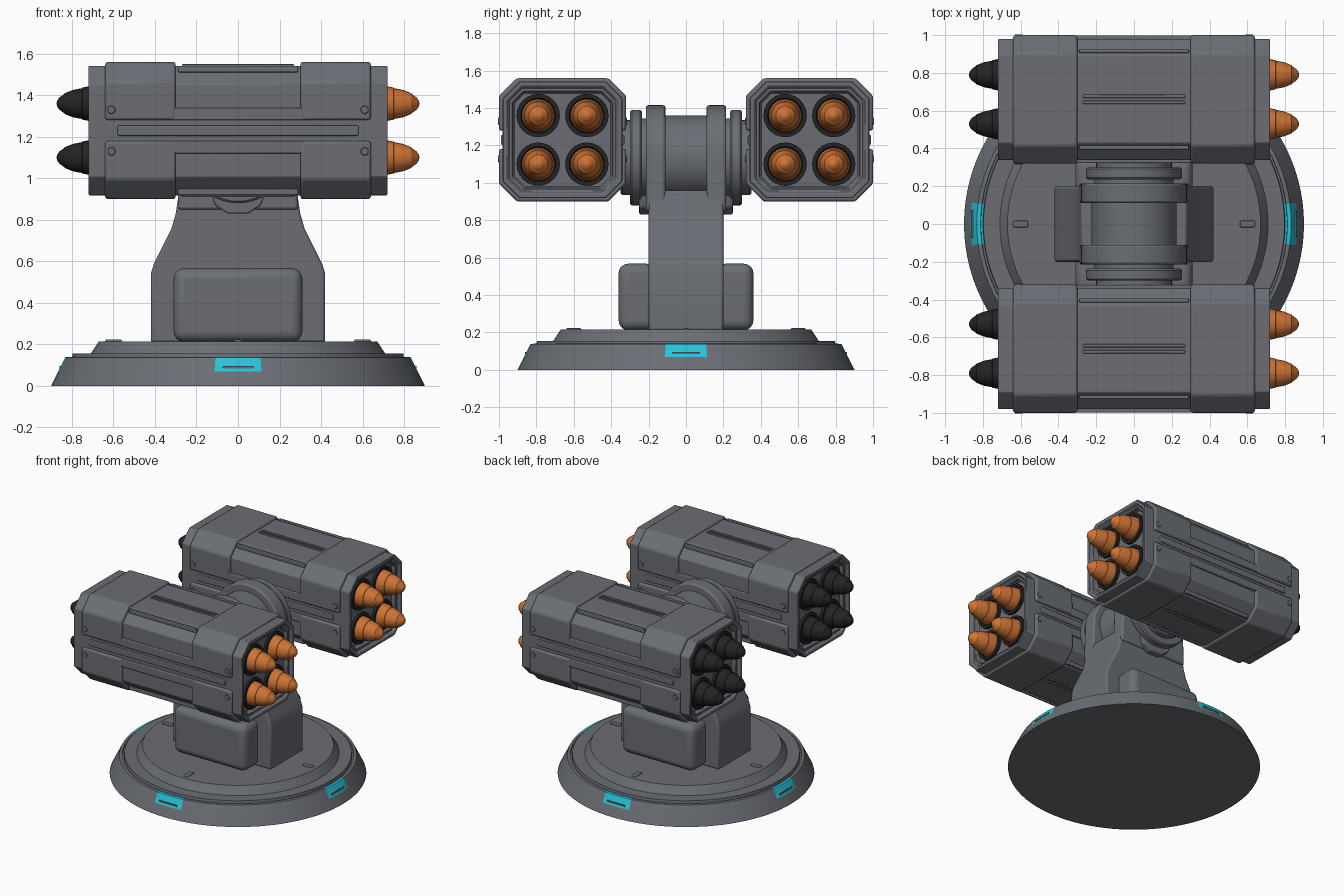
import bpy, bmesh, math
from mathutils import Matrix, Vector

if "Cube" in bpy.data.objects:
    bpy.data.objects.remove(bpy.data.objects["Cube"])


def material(name, rgb):
    m = bpy.data.materials.new(name)
    m.use_nodes = True
    m.diffuse_color = (*rgb, 1)
    m.node_tree.nodes["Principled BSDF"].inputs["Base Color"].default_value = (*rgb, 1)
    return m


GREY = material("gunmetal grey", (0.145, 0.155, 0.175))
BLACK = material("matte black", (0.017, 0.017, 0.018))
ORANGE = material("warhead orange", (0.61, 0.17, 0.035))
CYAN = material("marker cyan", (0.02, 0.55, 0.68))


def finish(name, bm, mats, bevel=0.0, segments=2, angle=35):
    bmesh.ops.recalc_face_normals(bm, faces=bm.faces)
    mesh = bpy.data.meshes.new(name)
    bm.to_mesh(mesh)
    bm.free()
    for m in mats:
        mesh.materials.append(m)
    ob = bpy.data.objects.new(name, mesh)
    bpy.context.collection.objects.link(ob)
    bpy.ops.object.select_all(action="DESELECT")
    ob.select_set(True)
    bpy.context.view_layer.objects.active = ob
    if bevel:
        mod = ob.modifiers.new("Bevel", "BEVEL")
        mod.width, mod.segments = bevel, segments
        mod.limit_method, mod.angle_limit = "ANGLE", math.radians(30)
    bpy.ops.object.shade_smooth_by_angle(angle=math.radians(angle))
    return ob


def extrude_profile(bm, points, vector):
    face = bm.faces.new([bm.verts.new(p) for p in points])
    new = bmesh.ops.extrude_face_region(bm, geom=[face])["geom"]
    bmesh.ops.translate(bm, vec=vector, verts=[v for v in new if isinstance(v, bmesh.types.BMVert)])


def prism(name, points, vector, mat=GREY, bevel=0.0):
    bm = bmesh.new()
    extrude_profile(bm, points, vector)
    return finish(name, bm, [mat], bevel)


def box(name, center, size, mat=GREY, bevel=0.0, segments=2):
    bm = bmesh.new()
    bmesh.ops.create_cube(bm, size=1, matrix=Matrix.Translation(center) @ Matrix.Diagonal((*size, 1)))
    return finish(name, bm, [mat], bevel, segments)


def lathe(name, profile, origin, axis, mats=(GREY,), steps=48, rule=None):
    """Spin (radius, height) pairs around an axis through origin."""
    bm = bmesh.new()
    verts = [bm.verts.new((r, 0, h)) for r, h in profile]
    edges = [bm.edges.new(pair) for pair in zip(verts, verts[1:])]
    bmesh.ops.spin(bm, geom=verts + edges, cent=(0, 0, 0), axis=(0, 0, 1),
                   angle=math.tau, steps=steps, use_duplicate=False)
    bmesh.ops.remove_doubles(bm, verts=bm.verts, dist=0.0005)
    if rule:
        for f in bm.faces:
            f.material_index = rule(f.calc_center_median())
    turn = Vector((0, 0, 1)).rotation_difference(Vector(axis)).to_matrix().to_4x4()
    bmesh.ops.transform(bm, matrix=Matrix.Translation(origin) @ turn, verts=bm.verts)
    return finish(name, bm, list(mats))


def disc(name, origin, axis, radius, depth, mat=GREY, edge=0.01, steps=48):
    profile = [(0, 0), (radius - edge, 0), (radius, edge), (radius, depth - edge),
               (radius - edge, depth), (0, depth)]
    return lathe(name, profile, origin, axis, (mat,), steps)


# Round base with four coloured markers on its sloping rim
def marker(c):
    a = math.atan2(c.y, c.x) % (math.pi / 2)
    near_axis = min(a, math.pi / 2 - a) < 0.131
    return int(near_axis and 0.07 < c.z < 0.15 and math.hypot(c.x, c.y) > 0.8)


lathe("base", [(0, 0), (0.9, 0), (0.866, 0.07), (0.832, 0.138), (0.812, 0.14), (0.81, 0.13),
               (0.8, 0.13), (0.797, 0.155), (0.71, 0.155), (0.67, 0.215), (0, 0.215)],
      (0, 0, 0), (0, 0, 1), (GREY, CYAN), 96, marker)
for i in range(4):
    turn = Matrix.Rotation(i * math.pi / 2, 4, "Z")
    slot = box("base_slot", (0.6, 0, 0.217), (0.08, 0.035, 0.012), GREY, 0.005)
    bar = box("marker_bar", (0.857, 0, 0.09), (0.008, 0.15, 0.012))
    slot.matrix_world = turn
    bar.matrix_world = turn

# Column with shoulders narrowing to the yoke
half = [(0.42, 0.21), (0.42, 0.54), (0.405, 0.59), (0.32, 0.76), (0.3, 0.83), (0.28, 0.96)]
outline = half + [(-x, z) for x, z in reversed(half)]
prism("column", [(x, -0.2, z) for x, z in outline], (0, 0.4, 0), GREY, 0.012)

# Yoke: central drum between two rounded arms, then bearing discs outward
YOKE_Z = 1.135
disc("yoke_drum", (0, -0.13, YOKE_Z), (0, 1, 0), 0.225, 0.26)
for s in (-1, 1):
    arm = [(0.28 * math.cos(t * math.pi / 24), YOKE_Z + 0.28 * math.sin(t * math.pi / 24)) for t in range(25)]
    arm = [(0.29, 0.85)] + arm + [(-0.29, 0.85)]
    prism("yoke_arm", [(x, s * 0.11, z) for x, z in arm], (0, s * 0.105, 0), GREY, 0.012)
    gusset = [(-0.13, 0.93), (0.13, 0.93), (0.11, 0.87), (0.05, 0.83), (-0.05, 0.83), (-0.11, 0.87)]
    prism("yoke_bracket", [(x, s * 0.19, z) for x, z in gusset], (0, s * 0.06, 0), GREY, 0.008)
    disc("bearing_inner", (0, s * 0.2, YOKE_Z), (0, s, 0), 0.21, 0.05)
    disc("bearing_disc", (0, s * 0.235, YOKE_Z), (0, s, 0), 0.255, 0.065)
    disc("bearing_hub", (0, s * 0.29, YOKE_Z), (0, s, 0), 0.2, 0.06)
    # Rounded equipment box on the foot of the column
    box("equipment_box", (0, s * 0.26, 0.39), (0.62, 0.2, 0.355), GREY, 0.05, 4)

# Launcher pods
POD_Z = 1.23


def octagon(x, cy, hy, hz, cut):
    pts = [(hy, hz - cut), (hy - cut, hz), (cut - hy, hz), (-hy, hz - cut),
           (-hy, cut - hz), (cut - hy, -hz), (hy - cut, -hz), (hy, cut - hz)]
    return [(x, cy + y, POD_Z + z) for y, z in pts]


def pod_core(cy):
    bm = bmesh.new()
    extrude_profile(bm, octagon(-0.72, cy, 0.32, 0.312, 0.09), (1.44, 0, 0))
    bmesh.ops.recalc_face_normals(bm, faces=bm.faces)
    ends = [f for f in bm.faces if abs(f.normal.x) > 0.9]
    for thickness, depth in ((0.028, 0), (0.008, -0.02), (0.022, 0), (0.006, -0.03)):
        bmesh.ops.inset_individual(bm, faces=ends, thickness=thickness, depth=depth)
    return finish("pod_core", bm, [GREY], 0.004, 1)


MISSILE = [(0, 0), (0.088, 0), (0.088, 0.035), (0.083, 0.06), (0.077, 0.09), (0.074, 0.092),
           (0.066, 0.135), (0.05, 0.175), (0.046, 0.177), (0.03, 0.2), (0.014, 0.211), (0, 0.214)]
TUBE = [(0.086, 0), (0.116, 0), (0.116, 0.03), (0.094, 0.03), (0.086, 0)]

for side in (-1, 1):
    cy = side * 0.66
    pod_core(cy)
    for v in (-1, 1):
        # Upper and lower armour shells at both ends, joined by a strip along each side
        shell = [(-0.34, 0.05), (-0.34, 0.235), (-0.245, 0.33), (0.245, 0.33), (0.34, 0.235), (0.34, 0.05)]
        for e in (-1, 1):
            prism("armour_shell", [(e * 0.3, cy + y, POD_Z + v * z) for y, z in shell],
                  (e * 0.34, 0, 0), GREY, 0.012)
        box("side_strip", (0, cy, POD_Z + v * 0.08), (0.64, 0.676, 0.06), GREY, 0.006)
        # Raised ribs on the middle panel
        for dy in (-0.016, 0.016):
            box("panel_rib", (0, cy + dy, POD_Z + v * 0.313), (0.54, 0.018, 0.014), GREY, 0.004)
        for dy in (-0.255, 0.255):
            box("edge_rib", (0, cy + dy, POD_Z + v * 0.296), (0.58, 0.022, 0.03), GREY, 0.005)
    for face in (-1, 1):
        box("side_rail", (0, cy + face * 0.322, POD_Z), (1.16, 0.016, 0.05), GREY, 0.005)
        for e in (-1, 1):
            for v in (-1, 1):
                disc("shell_bolt", (e * 0.61, cy + face * 0.335, POD_Z + v * 0.1), (0, face, 0),
                     0.02, 0.009, GREY, 0.003, 16)
    # Four tubes per end: orange warheads on the left, black tips on the right
    for e, mat in ((1, ORANGE), (-1, BLACK)):
        for dy in (-0.13, 0.13):
            for dz in (-0.13, 0.13):
                spot = (e * 0.66, cy + dy, POD_Z + dz)
                lathe("tube_ring", TUBE, spot, (e, 0, 0), (BLACK,), 24)
                lathe("missile", MISSILE, spot, (e, 0, 0), (mat,), 24)
